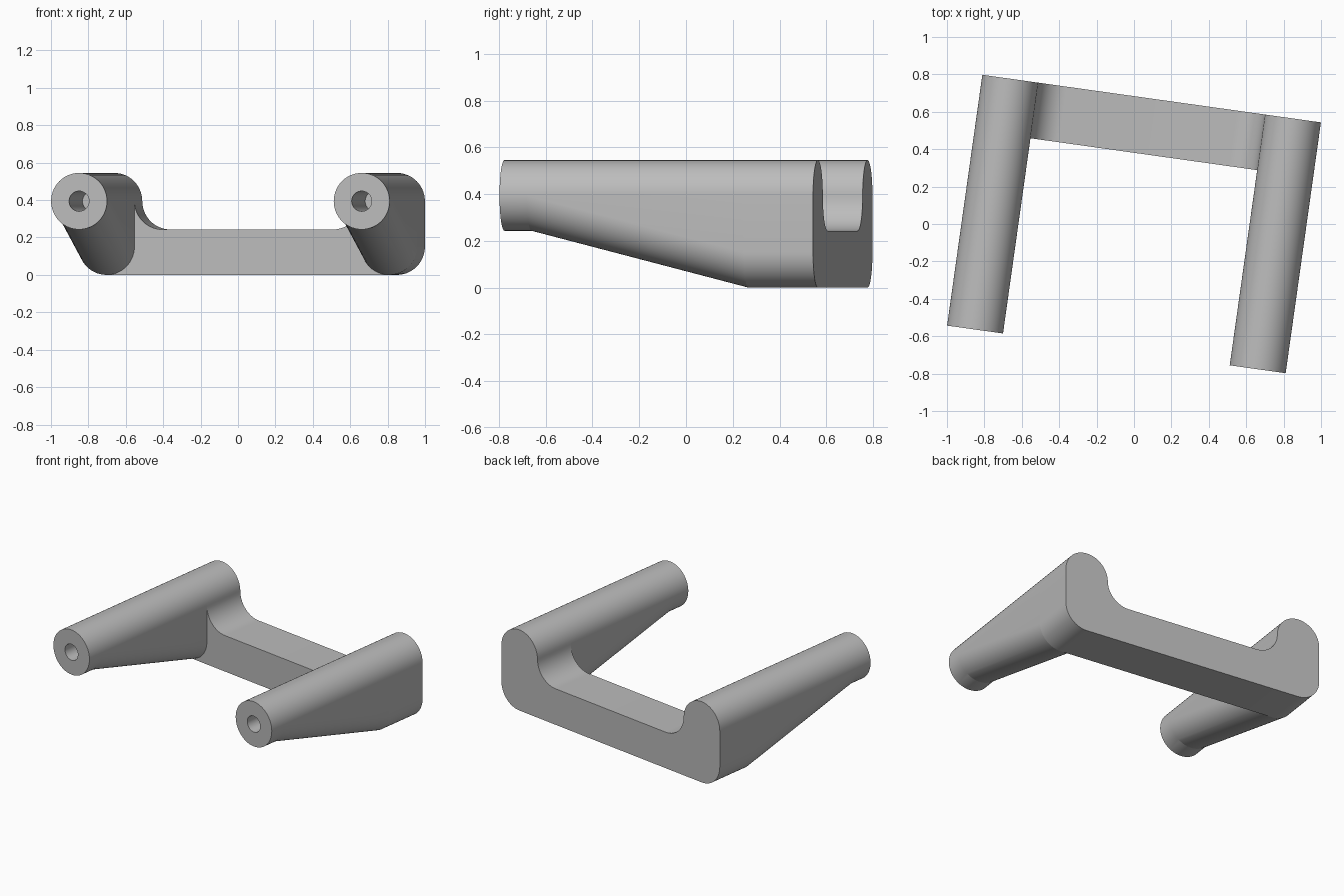
import bpy, bmesh
from math import radians, cos, sin

if "Cube" in bpy.data.objects:
    bpy.data.objects.remove(bpy.data.objects["Cube"])

TURN = radians(-8)               # whole handle is turned about z
R, HOLE = 0.151, 0.054           # arm and bore radius
ARM_U = 0.763                    # arm axis, distance from the middle
LOW, HIGH = R, 0.394             # lower and upper arc centres
FRONT, NECK, BAR, BACK = -0.677, -0.56, 0.377, 0.677
BORE_END = -0.16
SEG = 28

grey = bpy.data.materials.new("plain grey")
grey.use_nodes = True
grey.diffuse_color = (0.5, 0.5, 0.5, 1)
grey.node_tree.nodes["Principled BSDF"].inputs["Base Color"].default_value = (0.5, 0.5, 0.5, 1)


def arc(u, z, r, start, end):
    steps = max(2, round(abs(end - start) / 180 * SEG))
    angles = [radians(start + (end - start) * i / steps) for i in range(steps + 1)]
    return [(u + r * cos(a), z + r * sin(a)) for a in angles]


def finish(bm, name):
    bmesh.ops.remove_doubles(bm, verts=bm.verts, dist=0.0005)
    bmesh.ops.recalc_face_normals(bm, faces=bm.faces)
    mesh = bpy.data.meshes.new(name)
    bm.to_mesh(mesh)
    bm.free()
    mesh.materials.append(grey)
    obj = bpy.data.objects.new(name, mesh)
    bpy.context.collection.objects.link(obj)
    obj.rotation_euler.z = TURN
    bpy.ops.object.select_all(action='DESELECT')
    obj.select_set(True)
    bpy.context.view_layer.objects.active = obj
    bpy.ops.object.shade_smooth_by_angle(angle=radians(11))


def loft(bm, rings):
    loops = [[bm.verts.new(p) for p in ring] for ring in rings]
    for a, b in zip(loops, loops[1:]):
        for i in range(len(a)):
            j = (i + 1) % len(a)
            bm.faces.new((a[i], a[j], b[j], b[i]))
    return loops


# Arms: from the bore floor, out over the front rim and back to the bar
def arm(name, u):
    stations = [(BORE_END, HOLE, HIGH), (FRONT, HOLE, HIGH), (FRONT, R, HIGH),
                (NECK, R, HIGH), (BAR, R, LOW)]
    rings = []
    for v, r, low in stations:
        section = arc(u, HIGH, r, 0, 180) + arc(u, low, r, 180, 360)
        rings.append([(x, v, z) for x, z in section])
    bm = bmesh.new()
    loops = loft(bm, rings)
    bm.faces.new(loops[0])
    finish(bm, name)


arm("left_arm", ARM_U)
arm("right_arm", -ARM_U)

# Back bar: rounded ends that carry the arms, with filleted inner corners
half = (arc(ARM_U, LOW, R, -90, 0) + arc(ARM_U, HIGH, R, 0, 180)
        + arc(ARM_U - 2 * R, HIGH, R, 0, -90)[1:])
outline = half + [(-x, z) for x, z in reversed(half)]
bm = bmesh.new()
ends = loft(bm, [[(x, v, z) for x, z in outline] for v in (BAR, BACK)])
for end in ends:
    bm.faces.new(end)
finish(bm, "back_bar")
